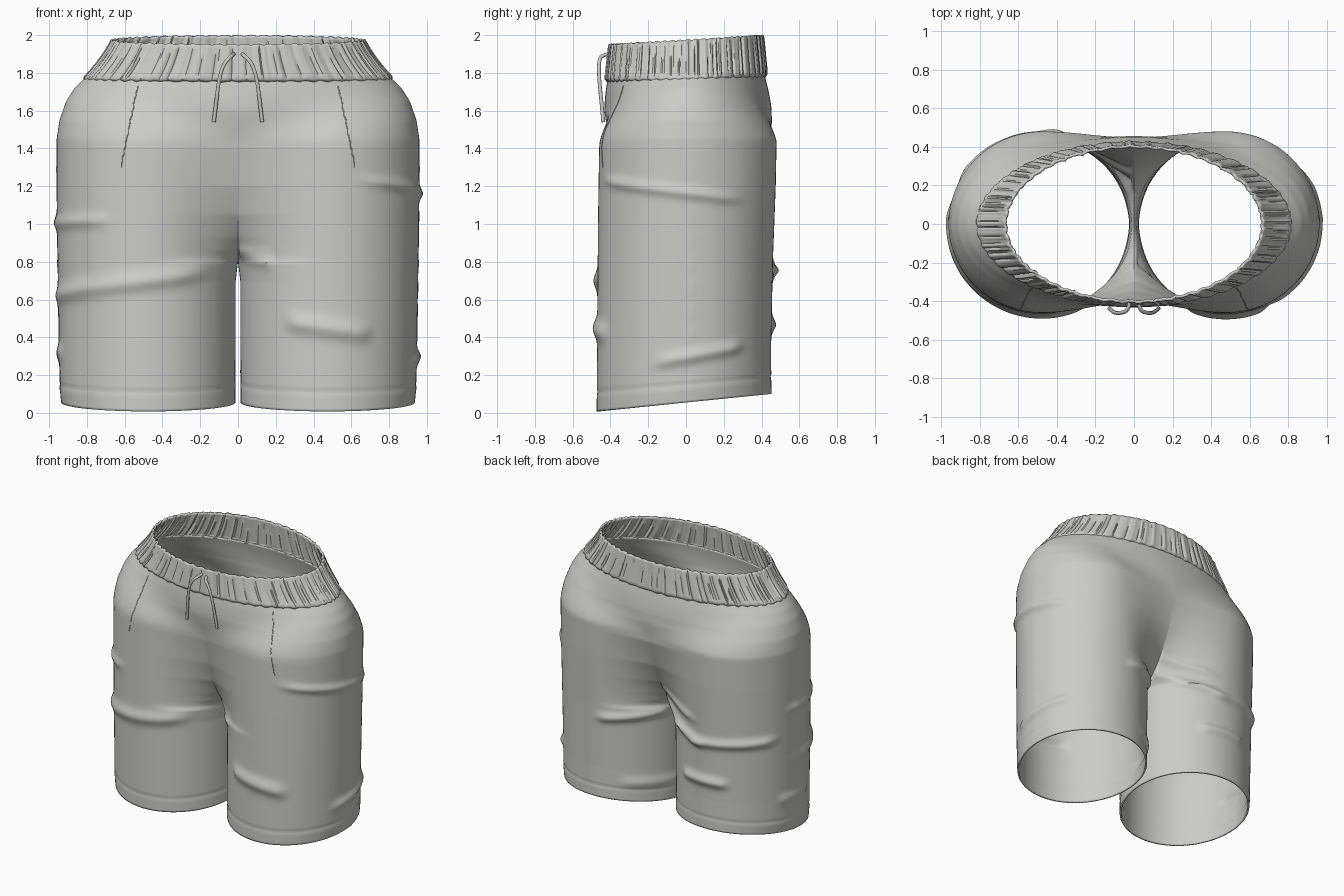
import bpy, bmesh, math, random
from mathutils import Vector

random.seed(4)
cube = bpy.data.objects.get("Cube")
if cube:
    bpy.data.objects.remove(cube, do_unlink=True)

cloth = bpy.data.materials.new("light_grey_cloth")
cloth.use_nodes = True
grey = (0.6, 0.6, 0.585, 1)
cloth.diffuse_color = grey
cloth.node_tree.nodes["Principled BSDF"].inputs["Base Color"].default_value = grey


def smooth(v):
    v = min(1, max(0, v))
    return v * v * (3 - 2 * v)


def table(*pairs):
    """Piecewise linear profile of (height, value) pairs."""
    def look(z):
        if z <= pairs[0][0]:
            return pairs[0][1]
        for (a, p), (b, q) in zip(pairs, pairs[1:]):
            if z <= b:
                return p + (q - p) * (z - a) / (b - a)
        return pairs[-1][1]
    return look


# Profiles of the garment by height
CENTRE, CROTCH, TOP = 0.475, 0.8, 1.78
half_width = table((0.05, 0.935), (0.12, 0.943), (0.8, 0.955), (1.2, 0.96), (1.45, 0.96),
                   (1.55, 0.945), (1.65, 0.91), (1.72, 0.865), (TOP, 0.805))
front_depth = table((0.05, 0.473), (1, 0.466), (1.4, 0.46), (1.6, 0.443), (TOP, 0.415))
back_depth = table((0.05, 0.453), (0.3, 0.45), (0.8, 0.46), (1.2, 0.475), (1.45, 0.48),
                   (1.62, 0.46), (TOP, 0.415))
front_seam = table((0.8, 0), (0.82, 0.1), (0.86, 0.18), (0.93, 0.24), (1.05, 0.31),
                   (1.2, 0.36), (1.4, 0.4), (1.6, 0.42), (TOP, 0.415))
back_seam = table((0.8, 0), (0.82, 0.1), (0.86, 0.18), (0.93, 0.24), (1.05, 0.32),
                  (1.2, 0.39), (1.4, 0.445), (1.55, 0.45), (TOP, 0.415))
gap = table((0.05, 0.014), (0.7, 0.012), (CROTCH, 0))
tilt = table((0.055, 0.1), (0.5, 0.03), (1, 0), (1.6, 0), (1.77, 0.03), (1.98, 0.06))

# Cloth folds per side: start angle, start z, end angle, end z, width, height
FOLDS = {
    1: [(-122, 0.5, -58, 0.43, 0.045, 0.024), (-75, 1.24, 45, 1.12, 0.03, 0.017),
        (-25, 0.27, 45, 0.34, 0.035, 0.02), (90, 0.7, 165, 0.78, 0.035, 0.022),
        (110, 0.2, 200, 0.22, 0.04, 0.012), (-170, 0.86, -125, 0.8, 0.04, 0.015)],
    -1: [(-140, 0.76, 15, 0.6, 0.045, 0.022), (-70, 1.02, 20, 1.0, 0.035, 0.016),
         (20, 0.8, 110, 0.74, 0.035, 0.022), (85, 0.72, 175, 0.92, 0.035, 0.024),
         (65, 0.45, 120, 0.45, 0.04, 0.024), (95, 0.9, 175, 1.02, 0.03, 0.015),
         (-20, 0.33, 25, 0.31, 0.04, 0.014)],
}


def fold_height(side, angle, z):
    total = 0
    for a, za, b, zb, width, height in FOLDS[side]:
        f = (angle - a) / (b - a)
        if 0 < f < 1:
            taper = smooth(f * 5) * smooth((1 - f) * 5)
            total += height * taper * math.exp(-((z - za - (zb - za) * f) / width) ** 2)
    # Hem stitching, and a puckered outer side seam
    total -= 0.005 * math.exp(-((z - 0.15) / 0.008) ** 2)
    total += 0.004 * math.exp(-((angle - 4) / 2) ** 2) * (0.6 + 0.4 * math.sin(z * 50)) * (z < 1.4)
    return total


def surface(side, t, z, lift=0):
    """Point on one half: t runs from the front seam round the outside to the back seam."""
    phi = 2 * math.pi * (t - 0.5)
    co, si = math.cos(phi), math.sin(phi)
    front = t < 0.5
    depth = (front_depth if front else back_depth)(z)
    width = half_width(z)
    if co > 0:
        x, y = CENTRE + (width - CENTRE) * co, depth * si
    else:
        x = CENTRE + (CENTRE - gap(z)) * co
        seam = (front_seam if front else back_seam)(z)
        u = 1 + co
        w = seam / depth
        f = (1 - w) * (1 - co * co) + w * smooth(u)
        y = math.sqrt(max(0, seam ** 2 + (depth ** 2 - seam ** 2) * f)) * (-1 if front else 1)
    # Ease into the oval waist
    k = smooth((z - 1.42) / (TOP - 1.42))
    psi = phi / 2
    x += (width * math.cos(psi) - x) * k
    y += (depth * math.sin(psi) - y) * k
    # Folds push outward and fade at the centre seam
    fade = smooth((1 - abs(2 * t - 1)) * 12)
    push = (fold_height(side, math.degrees(phi), z) + lift) * fade
    return Vector((side * (x + co * push), y + si * push, z + tilt(z) * y))


def finish(name, bm, thickness, angle=40):
    mesh = bpy.data.meshes.new(name)
    bm.to_mesh(mesh)
    bm.free()
    obj = bpy.data.objects.new(name, mesh)
    bpy.context.collection.objects.link(obj)
    mesh.materials.append(cloth)
    bpy.ops.object.select_all(action="DESELECT")
    obj.select_set(True)
    bpy.context.view_layer.objects.active = obj
    bpy.ops.object.shade_smooth_by_angle(angle=math.radians(angle))
    mod = obj.modifiers.new("cloth_thickness", "SOLIDIFY")
    mod.thickness = thickness
    mod.offset = -1
    return obj


# Trouser body: two mirrored halves welded along the rise
bm = bmesh.new()
COLS = 112
low = [0.055 + (CROTCH - 0.055) * i / 60 for i in range(60)]
high = [CROTCH + (TOP - CROTCH) * i / 80 for i in range(81)]
for side in (1, -1):
    rings = [[bm.verts.new(surface(side, j / COLS, z)) for j in range(COLS + 1)] for z in low + high]
    for r, s in zip(rings, rings[1:]):
        for j in range(COLS):
            quad = [r[j], r[j + 1], s[j + 1], s[j]]
            bm.faces.new(quad if side > 0 else quad[::-1])
bmesh.ops.remove_doubles(bm, verts=bm.verts, dist=0.0005)
finish("shorts_body", bm, 0.012)

# Gathered waistband with random pleats
bm = bmesh.new()
N, ROWS = 440, 14
pleat = [random.uniform(-0.002, 0.002) for _ in range(N)]
reach = [1.0] * N
i = 0
while i < N - 3:
    pleat[i] -= random.uniform(0.005, 0.012)
    pleat[i + 2] += 0.004
    reach[i] = random.uniform(0.5, 1)
    i += random.randint(4, 9)
rings = []
for k in range(ROWS + 1):
    v = k / ROWS
    z = 1.765 + 0.21 * v
    rx = 0.828 - 0.158 * v - 0.012 * math.sin(math.pi * v)
    ry = 0.43 - 0.022 * v
    if k == 0:
        rx, ry = rx - 0.012, ry - 0.012
    ring = []
    for j in range(N):
        a = 2 * math.pi * j / N
        d = pleat[j] * (smooth(v * 6) if v < reach[j] else 0.2) + 0.003 * math.sin(a * 47 + 2 * math.sin(a * 5))
        x, y = (rx + d) * math.cos(a), (ry + d) * math.sin(a)
        wave = 0.003 * math.sin(a * 61) if k in (0, ROWS) else 0
        ring.append(bm.verts.new((x, y, z + wave + tilt(z) * y)))
    rings.append(ring)
for r, s in zip(rings, rings[1:]):
    for j in range(N):
        n = (j + 1) % N
        bm.faces.new((r[j], r[n], s[n], s[j]))
finish("waistband", bm, 0.014, 50)


def cord(name, points, radius, kind="NURBS"):
    curve = bpy.data.curves.new(name, "CURVE")
    curve.dimensions = "3D"
    curve.bevel_depth = radius
    curve.bevel_resolution = 3
    curve.use_fill_caps = True
    line = curve.splines.new(kind)
    line.points.add(len(points) - 1)
    for p, co in zip(line.points, points):
        p.co = (*co, 1)
    if kind == "NURBS":
        line.use_endpoint_u = True
        line.order_u = 3
    curve.materials.append(cloth)
    obj = bpy.data.objects.new(name, curve)
    bpy.context.collection.objects.link(obj)


# Drawstrings and front pocket seams, one per side
for side, label in ((1, "left"), (-1, "right")):
    cord(label + "_drawstring",
         [(side * x, y, z) for x, y, z in ((0.022, -0.405, 1.9), (0.03, -0.45, 1.895),
          (0.075, -0.462, 1.85), (0.1, -0.46, 1.77), (0.115, -0.448, 1.65), (0.128, -0.438, 1.54))], 0.01)
    seam = []
    for i in range(25):
        f = i / 24
        z, goal = 1.74 - 0.44 * f, 0.53 + 0.09 * f
        t = min((n / 400 for n in range(200)), key=lambda q: abs(abs(surface(side, q, z).x) - goal))
        seam.append(surface(side, t, z))
    cord(label + "_pocket_seam", seam, 0.003, "POLY")
